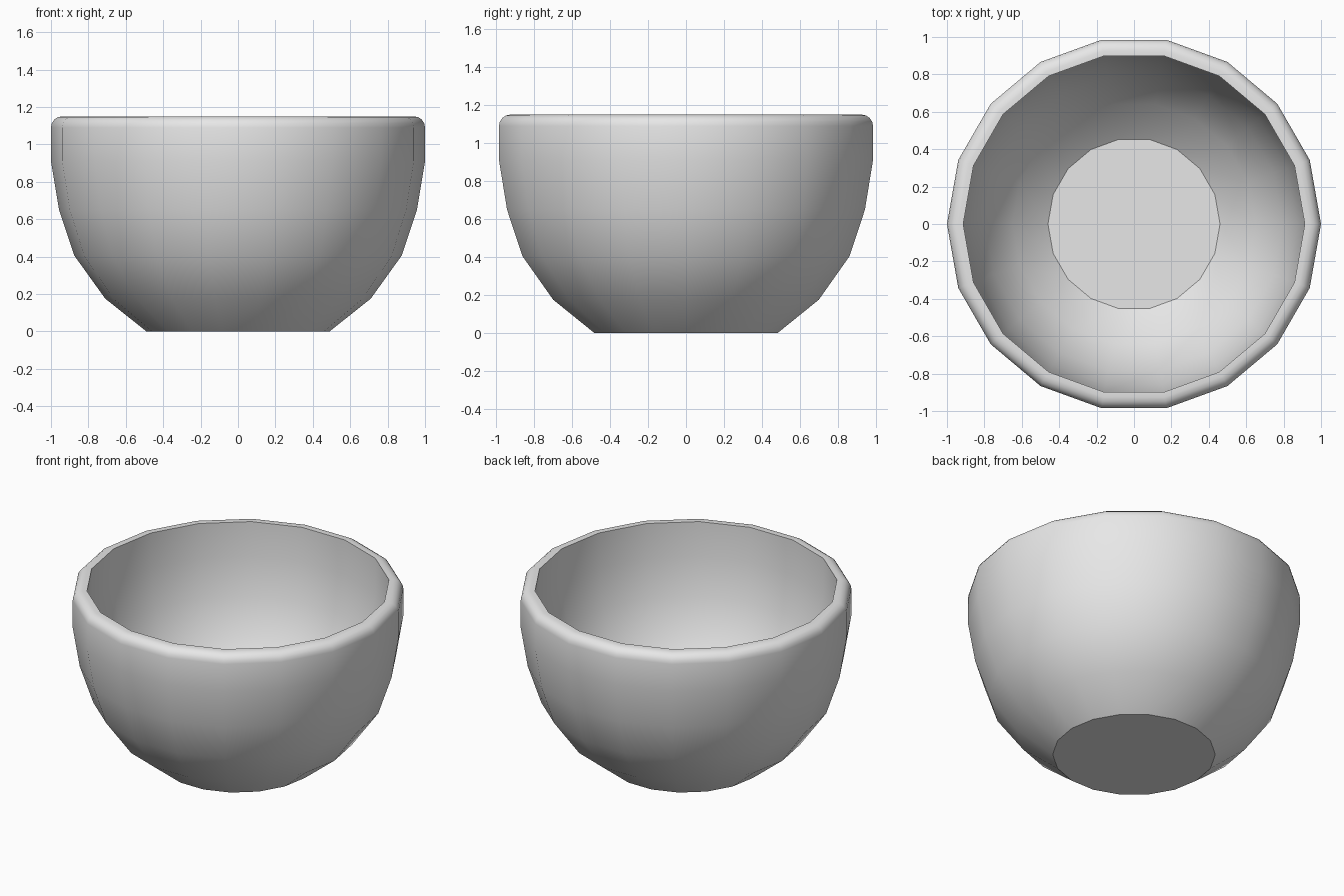
import bpy, bmesh, math

if "Cube" in bpy.data.objects:
    bpy.data.objects.remove(bpy.data.objects["Cube"])

SIDES = 18

# one light grey colour
grey = bpy.data.materials.new("light_grey")
grey.diffuse_color = (0.8, 0.8, 0.8, 1)
grey.use_nodes = True
grey.node_tree.nodes["Principled BSDF"].inputs["Base Color"].default_value = grey.diffuse_color

# bowl profile (radius, height): outside going up, rounded rim, inside going down
outer = [(0.49, 0), (0.71, 0.175), (0.875, 0.405), (0.957, 0.65), (1.0, 0.91)]
R = 0.06
rim = [(1 - R + R * math.cos(a), 1.15 - R + R * math.sin(a))
       for a in (math.radians(d) for d in (0, 22.5, 45, 67.5, 90))]
inner = [(0.913, 1.15), (0.913, 0.92), (0.872, 0.67), (0.796, 0.44),
         (0.65, 0.235), (0.46, 0.085)]
profile = outer + rim + inner

# spin the profile into a closed shell
bm = bmesh.new()
rings = []
for r, z in profile:
    rings.append([bm.verts.new((r * math.cos(2 * math.pi * i / SIDES),
                                r * math.sin(2 * math.pi * i / SIDES), z))
                  for i in range(SIDES)])
for a, b in zip(rings, rings[1:]):
    for i in range(SIDES):
        j = (i + 1) % SIDES
        bm.faces.new((a[i], a[j], b[j], b[i]))

# underside and inner floor
bm.faces.new(rings[0][::-1])
bm.faces.new(rings[-1])
bmesh.ops.recalc_face_normals(bm, faces=bm.faces[:])

mesh = bpy.data.meshes.new("bowl")
bm.to_mesh(mesh)
bm.free()
mesh.materials.append(grey)
bowl = bpy.data.objects.new("bowl", mesh)
bpy.context.collection.objects.link(bowl)

# smooth walls, crisp foot, floor and inner rim edges
bpy.context.view_layer.objects.active = bowl
bowl.select_set(True)
bpy.ops.object.shade_smooth_by_angle(angle=math.radians(30))
